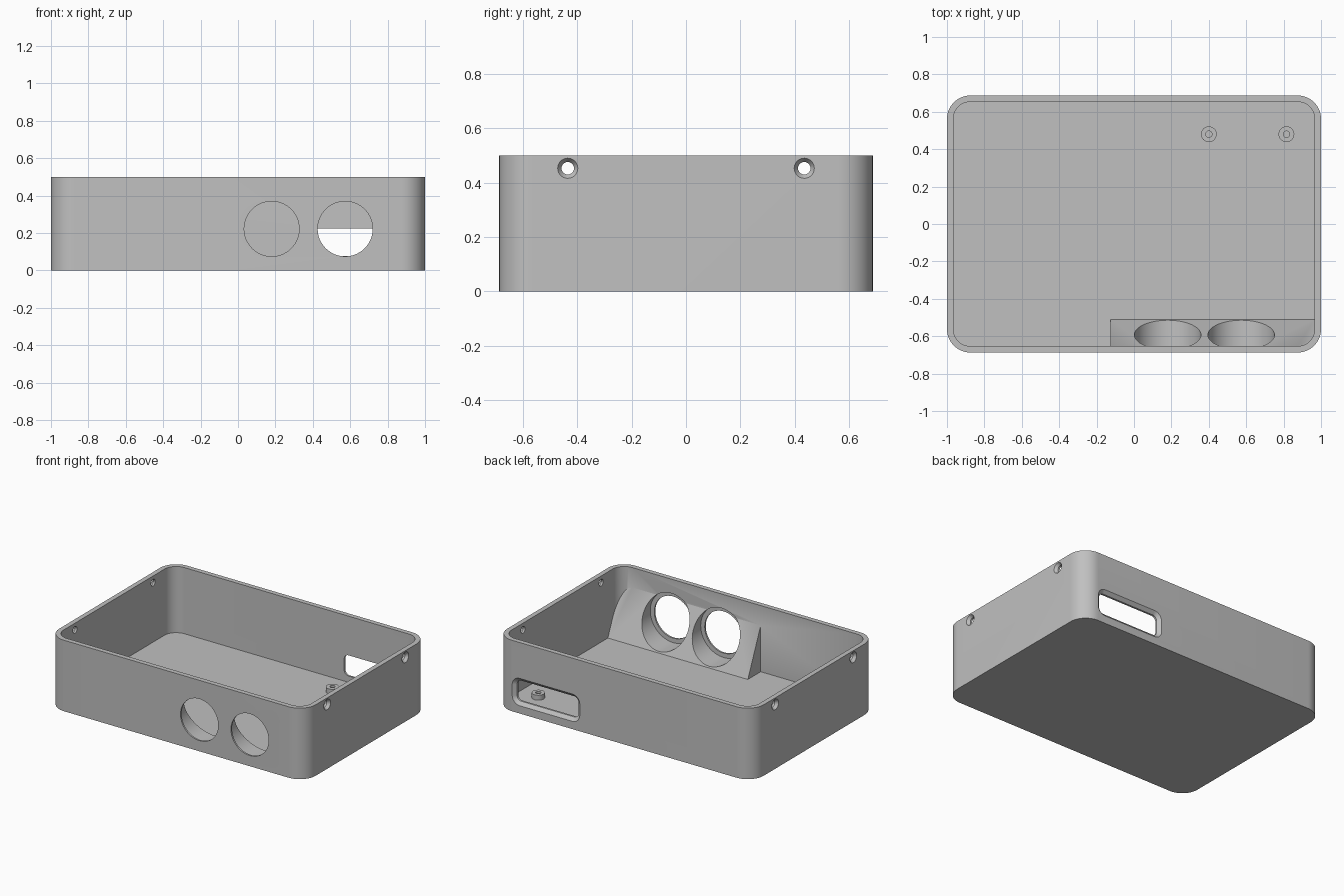
import bpy, bmesh
from math import pi, sin, cos
from mathutils import Matrix, Vector

if "Cube" in bpy.data.objects:
    bpy.data.objects.remove(bpy.data.objects["Cube"])

# Main dimensions
LENGTH, DEPTH, HEIGHT = 2.0, 1.374, 0.5
WALL, FLOOR, CORNER = 0.034, 0.034, 0.125
IN_X, IN_Y = LENGTH / 2 - WALL, DEPTH / 2 - WALL

# Single material
grey = bpy.data.materials.new("light_grey_plastic")
grey.use_nodes = True
colour = (0.53, 0.53, 0.53, 1)
grey.diffuse_color = colour
grey.node_tree.nodes["Principled BSDF"].inputs["Base Color"].default_value = colour

AXIS = {"z": Matrix.Identity(4),
        "y": Matrix.Rotation(-pi / 2, 4, "X"),
        "x": Matrix.Rotation(pi / 2, 4, "Y")}


def finish(name, bm, axis="z", at=(0, 0, 0)):
    bmesh.ops.recalc_face_normals(bm, faces=bm.faces)
    mesh = bpy.data.meshes.new(name)
    bm.transform(Matrix.Translation(at) @ AXIS[axis])
    bm.to_mesh(mesh)
    bm.free()
    mesh.materials.append(grey)
    obj = bpy.data.objects.new(name, mesh)
    bpy.context.collection.objects.link(obj)
    return obj


def loft(bm, lower, upper):
    """Close two matching rings of points into a solid."""
    a = [bm.verts.new(p) for p in lower]
    b = [bm.verts.new(p) for p in upper]
    bm.faces.new(a)
    bm.faces.new(b)
    for i in range(len(a)):
        j = (i + 1) % len(a)
        bm.faces.new((a[i], a[j], b[j], b[i]))


def rounded_ring(w, d, r, z, steps=14):
    points = []
    for q, (sx, sy) in enumerate(((1, 1), (-1, 1), (-1, -1), (1, -1))):
        for k in range(steps + 1):
            t = (q + k / steps) * pi / 2
            points.append(Vector((sx * (w / 2 - r) + r * cos(t),
                                  sy * (d / 2 - r) + r * sin(t), z)))
    return points


def rounded_prism(name, w, d, r, z0, z1, grow=0, axis="z", at=(0, 0, 0)):
    bm = bmesh.new()
    loft(bm, rounded_ring(w, d, r, z0),
         rounded_ring(w + 2 * grow, d + 2 * grow, r + grow, z1))
    return finish(name, bm, axis, at)


def cylinder(name, r, length, axis, at, r2=None, sides=64):
    bm = bmesh.new()
    bmesh.ops.create_cone(bm, cap_ends=True, segments=sides, radius1=r,
                          radius2=r if r2 is None else r2, depth=length)
    return finish(name, bm, axis, at)


def cut(target, cutter):
    """Subtract the cutter, then discard it."""
    cutter.hide_render = True
    mod = target.modifiers.new("cut", "BOOLEAN")
    mod.operation, mod.solver, mod.object = "DIFFERENCE", "EXACT", cutter
    bpy.context.view_layer.objects.active = target
    bpy.ops.object.modifier_apply(modifier=mod.name)
    bpy.data.objects.remove(cutter)


def smooth(obj):
    bpy.ops.object.select_all(action="DESELECT")
    obj.select_set(True)
    bpy.context.view_layer.objects.active = obj
    bpy.ops.object.shade_smooth_by_angle(angle=pi / 6)


# Tray with a sloped sensor mount left standing along the inside of the front wall
tray = rounded_prism("tray", LENGTH, DEPTH, CORNER, 0, HEIGHT)
cavity = rounded_prism("cavity", 2 * IN_X, 2 * IN_Y, CORNER - WALL, FLOOR, HEIGHT + 0.1)
slope = (0.36 - FLOOR) / (IN_Y - 0.51)
profile = [(-0.51 + 0.05 / slope, FLOOR - 0.05),
           (-IN_Y - 0.05, 0.36 + 0.05 * slope),
           (-IN_Y - 0.05, FLOOR - 0.05)]
bm = bmesh.new()
loft(bm, [(-0.125, y, z) for y, z in profile], [(1.1, y, z) for y, z in profile])
cut(cavity, finish("mount_wedge", bm))
cut(tray, cavity)

# Twin sensor openings, stepped wider on the inside
for x in (0.18, 0.573):
    cut(tray, cylinder("sensor_step", 0.178, 0.3, "y", (x, -0.675 + 0.15, 0.222)))
    cut(tray, cylinder("sensor_hole", 0.147, 0.4, "y", (x, -0.65, 0.222)))

# Connector slot in the back wall with a bevelled outer rim
slot_at = (0.61, DEPTH / 2, 0.151)
cut(tray, rounded_prism("slot", 0.48, 0.146, 0.035, -0.1, 0.1, axis="y", at=slot_at))
cut(tray, rounded_prism("slot_bevel", 0.476, 0.142, 0.033, -0.022, 0.004,
                        grow=0.03, axis="y", at=slot_at))

# Countersunk lid screw holes in both end walls
for side in (1, -1):
    for y in (-0.435, 0.435):
        cut(tray, cylinder("screw_hole", 0.023, 0.2, "x", (side, y, 0.453), sides=40))
        radii = (0.0195, 0.0405) if side > 0 else (0.0405, 0.0195)
        cut(tray, cylinder("countersink", radii[0], 0.03, "x",
                           (side * 0.99, y, 0.453), radii[1], sides=40))
smooth(tray)

# Board standoffs with pilot holes
for name, x in (("left_standoff", 0.815), ("right_standoff", 0.4)):
    post = cylinder(name, 0.042, 0.04, "z", (x, 0.48, FLOOR + 0.015), sides=40)
    cut(post, cylinder("pilot_hole", 0.017, 0.1, "z", (x, 0.48, FLOOR + 0.03), sides=40))
    smooth(post)
